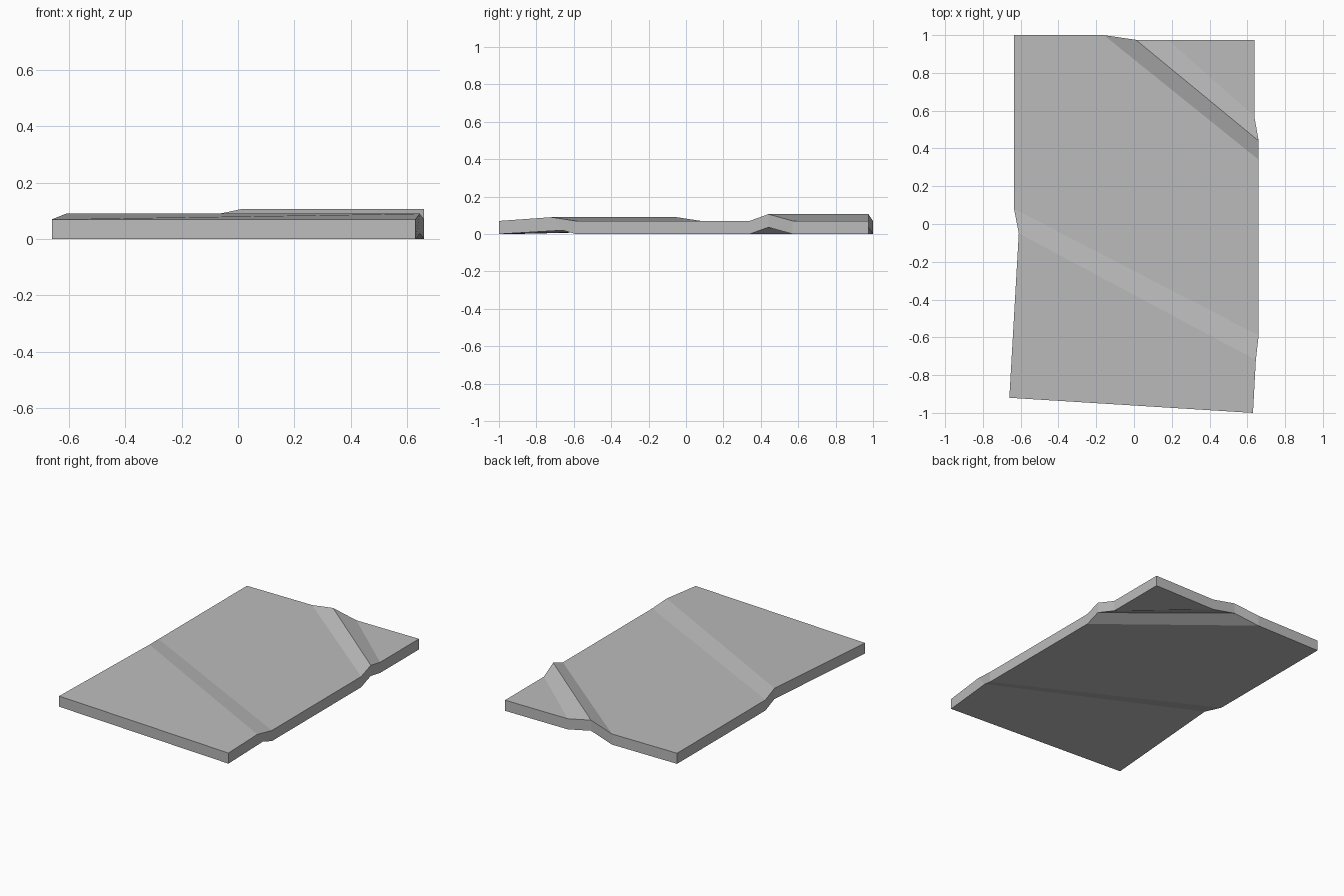
import bpy
import bmesh

cube = bpy.data.objects.get("Cube")
if cube:
    bpy.data.objects.remove(cube, do_unlink=True)

THICK = 0.07

stone = bpy.data.materials.new("grey stone")
stone.use_nodes = True
colour = (0.5, 0.5, 0.5, 1)
stone.diffuse_color = colour
stone.node_tree.nodes["Principled BSDF"].inputs["Base Color"].default_value = colour

# Fold lines across the slab, front to back: left-hand end, right-hand end, lift
folds = [
    ((-0.66, -0.92), (0.63, -1.0), 0),
    ((-0.61, -0.05), (0.645, -0.72), 0.02),
    ((-0.635, 0.08), (0.66, -0.59), 0),
    ((-0.16, 1.0), (0.66, 0.34), 0),
    ((0.01, 0.975), (0.66, 0.44), 0.036),
    ((0.18, 0.975), (0.637, 0.57), 0),
]
# Extra outline corner closing the panel that starts at a given fold
corners = {2: (-0.635, 1.0), 5: (0.637, 0.975)}

bm = bmesh.new()


def make_sheet(base):
    """One surface of the slab: fold vertices plus the two extra corners."""
    pairs = [[bm.verts.new((*p, base + lift)) for p in (a, b)] for a, b, lift in folds]
    extra = {i: bm.verts.new((*p, base)) for i, p in corners.items()}
    return pairs, extra


def panels(sheet):
    """Vertex loops of the panels, counter-clockwise from above."""
    pairs, extra = sheet
    for i, (a, b) in enumerate(pairs):
        loop = [a, b]
        if i + 1 < len(pairs):
            loop += reversed(pairs[i + 1])
        if i in extra:
            loop.append(extra[i])
        yield loop


def outline(sheet):
    pairs, extra = sheet
    right = [p[1] for p in pairs]
    left = [p[0] for p in pairs]
    return right + [extra[5]] + left[:2:-1] + [extra[2]] + left[2::-1]


top, bottom = make_sheet(THICK), make_sheet(0)
# The crack is narrower underneath at its right-hand end
bottom[0][1][1].co.y = -0.66

for loop in panels(top):
    bm.faces.new(loop)
for loop in panels(bottom):
    bm.faces.new(loop[::-1])

# Side walls
upper, lower = outline(top), outline(bottom)
for i in range(len(upper)):
    j = (i + 1) % len(upper)
    bm.faces.new((lower[i], lower[j], upper[j], upper[i]))

bmesh.ops.recalc_face_normals(bm, faces=bm.faces)
mesh = bpy.data.meshes.new("cracked_slab")
bm.to_mesh(mesh)
bm.free()
mesh.materials.append(stone)
slab = bpy.data.objects.new("cracked_slab", mesh)
bpy.context.collection.objects.link(slab)
